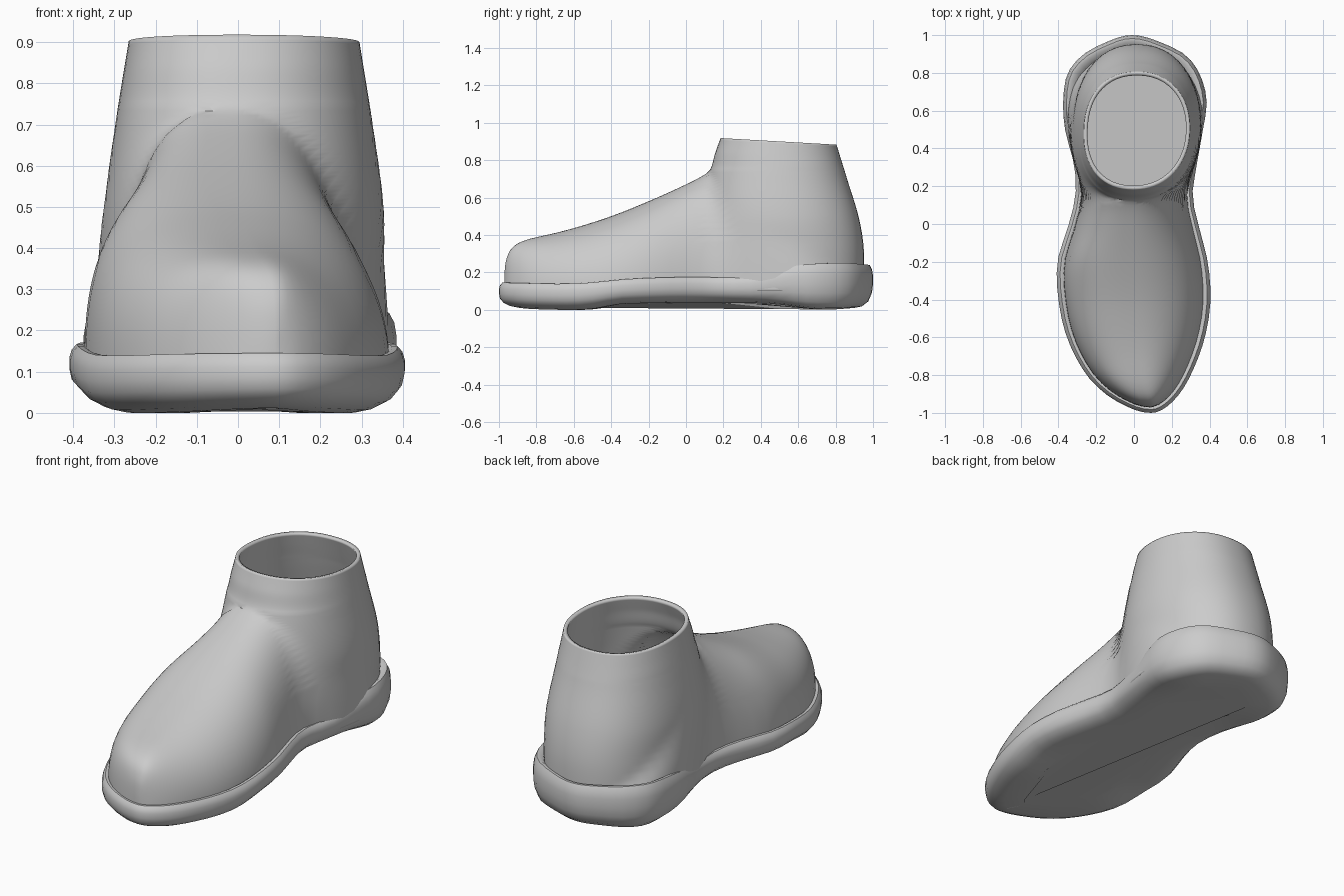
import bpy
import math
from mathutils import Vector

if "Cube" in bpy.data.objects:
    bpy.data.objects.remove(bpy.data.objects["Cube"])


def interp(tab, x):
    """Smooth (Hermite) interpolation through sorted (x, value) pairs."""
    n = len(tab)
    if x <= tab[0][0]:
        return tab[0][1]
    if x >= tab[-1][0]:
        return tab[-1][1]
    i = next(k for k in range(n - 1) if x <= tab[k + 1][0])

    def slope(k):
        a, b = tab[max(k - 1, 0)], tab[min(k + 1, n - 1)]
        return (b[1] - a[1]) / (b[0] - a[0])
    (x0, y0), (x1, y1) = tab[i], tab[i + 1]
    h = x1 - x0
    t = (x - x0) / h
    return (y0 * (1 + 2 * t) * (1 - t) ** 2 + slope(i) * h * t * (1 - t) ** 2
            + y1 * t * t * (3 - 2 * t) + slope(i + 1) * h * t * t * (t - 1))


def loft(name, rings, cap_bottom=False, cap_top=False):
    n = len(rings[0])
    faces = [(r * n + i, r * n + (i + 1) % n, (r + 1) * n + (i + 1) % n, (r + 1) * n + i)
             for r in range(len(rings) - 1) for i in range(n)]
    if cap_bottom:
        faces.append(tuple(reversed(range(n))))
    if cap_top:
        faces.append(tuple(range((len(rings) - 1) * n, len(rings) * n)))
    me = bpy.data.meshes.new(name)
    me.from_pydata([p for r in rings for p in r], [], faces)
    ob = bpy.data.objects.new(name, me)
    bpy.context.collection.objects.link(ob)
    bpy.context.view_layer.objects.active = ob
    ob.select_set(True)
    bpy.ops.object.shade_smooth_by_angle(angle=math.radians(40))
    ob.select_set(False)
    return ob


# Plan outline of the sole: y, left x, right x
PLAN = [(-1, .09, .09), (-.97, -.03, .17), (-.9, -.15, .24), (-.8, -.25, .30),
        (-.6, -.355, .375), (-.4, -.40, .405), (-.2, -.405, .39), (0, -.345, .34),
        (.15, -.31, .31), (.3, -.315, .33), (.5, -.365, .365), (.65, -.375, .385),
        (.8, -.35, .345), (.9, -.265, .265), (.97, -.13, .12), (1, -.01, -.01)]
LEFT = [(math.acos(-y), l) for y, l, r in PLAN]
RIGHT = [(math.acos(-y), r) for y, l, r in PLAN]
N = 36
PHI = [math.pi * i / N for i in range(N + 1)]

# Sole: offset copies of the outline following top and bottom edge lines
plan = [Vector((interp(RIGHT, p), -math.cos(p))) for p in PHI]
plan += [Vector((interp(LEFT, p), -math.cos(p))) for p in PHI[-2:0:-1]]
TOP = [(-1, .145), (-.6, .14), (-.3, .165), (0, .175), (.35, .178), (.58, .235),
       (.85, .25), (1, .24)]
BOTTOM = [(-1, .012), (-.85, .003), (-.55, .002), (-.33, .032), (.4, .034),
          (.65, .008), (.85, .002), (1, .01)]


def sole_ring(inset, frac, drop):
    ring = []
    for i, p in enumerate(plan):
        d = (plan[(i + 1) % len(plan)] - plan[i - 1]).normalized()
        q = p + Vector((-d.y, d.x)) * inset
        b, t = interp(BOTTOM, p.y), interp(TOP, p.y)
        ring.append((q.x, q.y, b + (t - b) * frac + drop))
    return ring


loft("sole", [sole_ring(*a) for a in (
    (.2, 0, 0), (.10, 0, 0), (.06, 0, .008), (.025, .1, .012), (.006, .35, 0),
    (0, .55, 0), (0, .75, 0), (.006, .9, 0), (.018, 1, 0), (.032, 1, 0),
    (.06, 1, -.02), (.08, 1, -.04))], True, True)

# Upper: horizontal slices of a foot form blended with an ankle column
FRONT = [(.1, -.97), (.2, -.97), (.28, -.957), (.34, -.92), (.375, -.85), (.41, -.7),
         (.445, -.57), (.5, -.4), (.58, -.2), (.67, 0), (.72, .095), (.75, .13),
         (.83, .157), (.9, .185)]
BACK = [(.1, .95), (.33, .95), (.5, .922), (.72, .855), (.9, .805)]
COLUMN_FRONT = [(.1, .1), (.5, .08), (.74, .125), (.9, .185)]
COLUMN_WIDTH = [(.1, .33), (.35, .338), (.5, .338), (.7, .312), (.9, .28)]
REAR_TOP = [(.12, .735), (.3, .74), (.5, .6), (.8, .3), (.95, .2)]
CENTRE = [(-.97, .09), (-.8, .04), (-.4, .01), (0, -.01), (.5, .015), (.95, .015)]
BASE = .1


def instep_height(y):
    if y > .12:
        return interp(REAR_TOP, y)
    lo, hi = .2, .75
    for _ in range(24):
        mid = (lo + hi) / 2
        lo, hi = (mid, hi) if interp(FRONT, mid) < y else (lo, mid)
    return lo


def half_width(y, z, table, sign, power, top):
    t = max(-1, min(1, (y + .01) / .96))
    foot = max(0, sign * (interp(table, math.acos(-t)) * .91 - interp(CENTRE, y)))
    u = (z - BASE) / (top - BASE)
    foot *= max(0, 1 - u ** power) ** (1 / power)
    f, b = max(interp(COLUMN_FRONT, z), interp(FRONT, z)), interp(BACK, z)
    v = abs((y - (f + b) / 2) / ((b - f) / 2))
    col = interp(COLUMN_WIDTH, z) * max(0, 1 - v ** 2.2) ** (1 / 2.2)
    k = .25 * max(foot, col) + 1e-6
    return max(foot, col) + max(0, k - abs(foot - col)) ** 2 / (4 * k)


rings = []
LEVELS = 72
for j in range(LEVELS + 1):
    z = BASE + (.9 - BASE) * j / LEVELS
    f, b = interp(FRONT, z), interp(BACK, z)
    right, left = [], []
    for i, p in enumerate(PHI):
        y = f + (b - f) * (1 - math.cos(p)) / 2
        c, top = interp(CENTRE, y), instep_height(y)
        end = i in (0, N)
        hr = 0 if end else half_width(y, z, RIGHT, 1, 2.1, top)
        hl = 0 if end else half_width(y, z, LEFT, -1, 2.8, top)
        zz = z + (.5 - y) * .057 * max(0, (z - .74) / .16)
        right.append((c + hr, y, zz))
        left.append((c - hl, y, zz))
    rings.append(right + left[-2:0:-1])
upper = loft("upper", rings)
shell = upper.modifiers.new("thickness", 'SOLIDIFY')
shell.thickness = .02
shell.offset = -1
